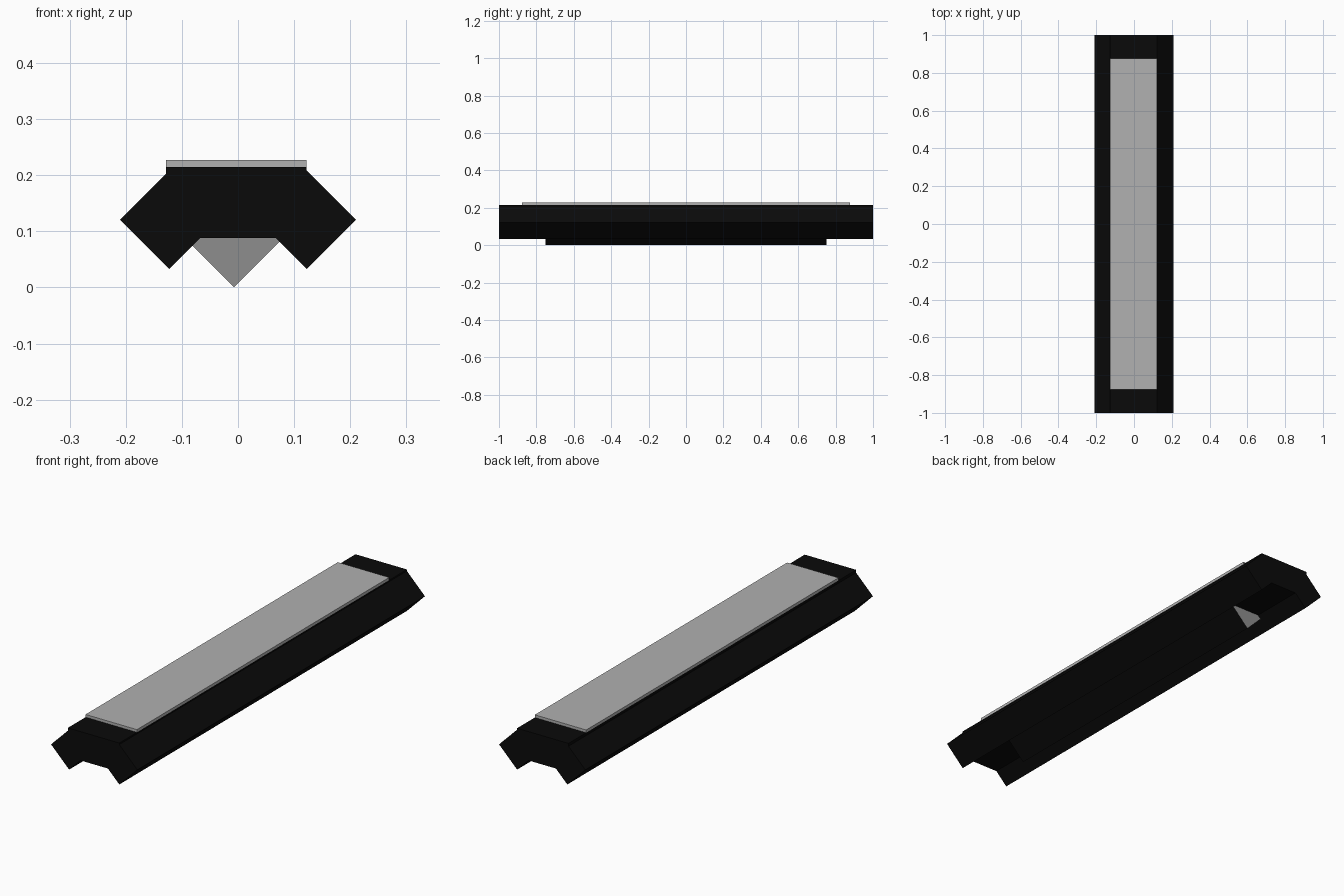
import bpy

if "Cube" in bpy.data.objects:
    bpy.data.objects.remove(bpy.data.objects["Cube"])


def material(name, value):
    m = bpy.data.materials.new(name)
    m.diffuse_color = (value, value, value, 1)
    m.use_nodes = True
    m.node_tree.nodes["Principled BSDF"].inputs["Base Color"].default_value = m.diffuse_color
    return m


black = material("black", 0.003)
light_grey = material("light grey", 0.44)
mid_grey = material("mid grey", 0.27)


def prism(name, profile, half_length, side_mat, end_mat=None):
    """Extrude an anticlockwise (x, z) profile along y; ends may differ in colour."""
    n = len(profile)
    verts = [(x, y, z) for y in (-half_length, half_length) for x, z in profile]
    faces = [tuple(range(n)), tuple(range(2 * n - 1, n - 1, -1))]
    faces += [(i, i + n, (i + 1) % n + n, (i + 1) % n) for i in range(n)]
    mesh = bpy.data.meshes.new(name)
    mesh.from_pydata(verts, [], faces)
    mesh.materials.append(side_mat)
    if end_mat:
        mesh.materials.append(end_mat)
        for p in mesh.polygons:
            p.material_index = 1 if abs(p.normal.y) > 0.9 else 0
    ob = bpy.data.objects.new(name, mesh)
    bpy.context.collection.objects.link(ob)
    return ob


def diamond(cx, cz, r):
    return [(cx, cz - r), (cx + r, cz), (cx, cz + r), (cx - r, cz)]


def rect(x0, x1, z0, z1):
    return [(x0, z0), (x1, z0), (x1, z1), (x0, z1)]


# two long side bars, square section standing on its corner
for side, sx in (("left", -1), ("right", 1)):
    prism(side + "_bar", diamond(sx * 0.1222, 0.1205, 0.0878), 1.0, black)

# central body and the shorter keel with grey ends
prism("central_body", rect(-0.128, 0.122, 0.088, 0.215), 1.0, black)
prism("keel", diamond(-0.007, 0.0878, 0.0878), 0.75, black, mid_grey)

# pale plate on top
prism("top_plate", rect(-0.128, 0.122, 0.215, 0.227), 0.877, light_grey)
